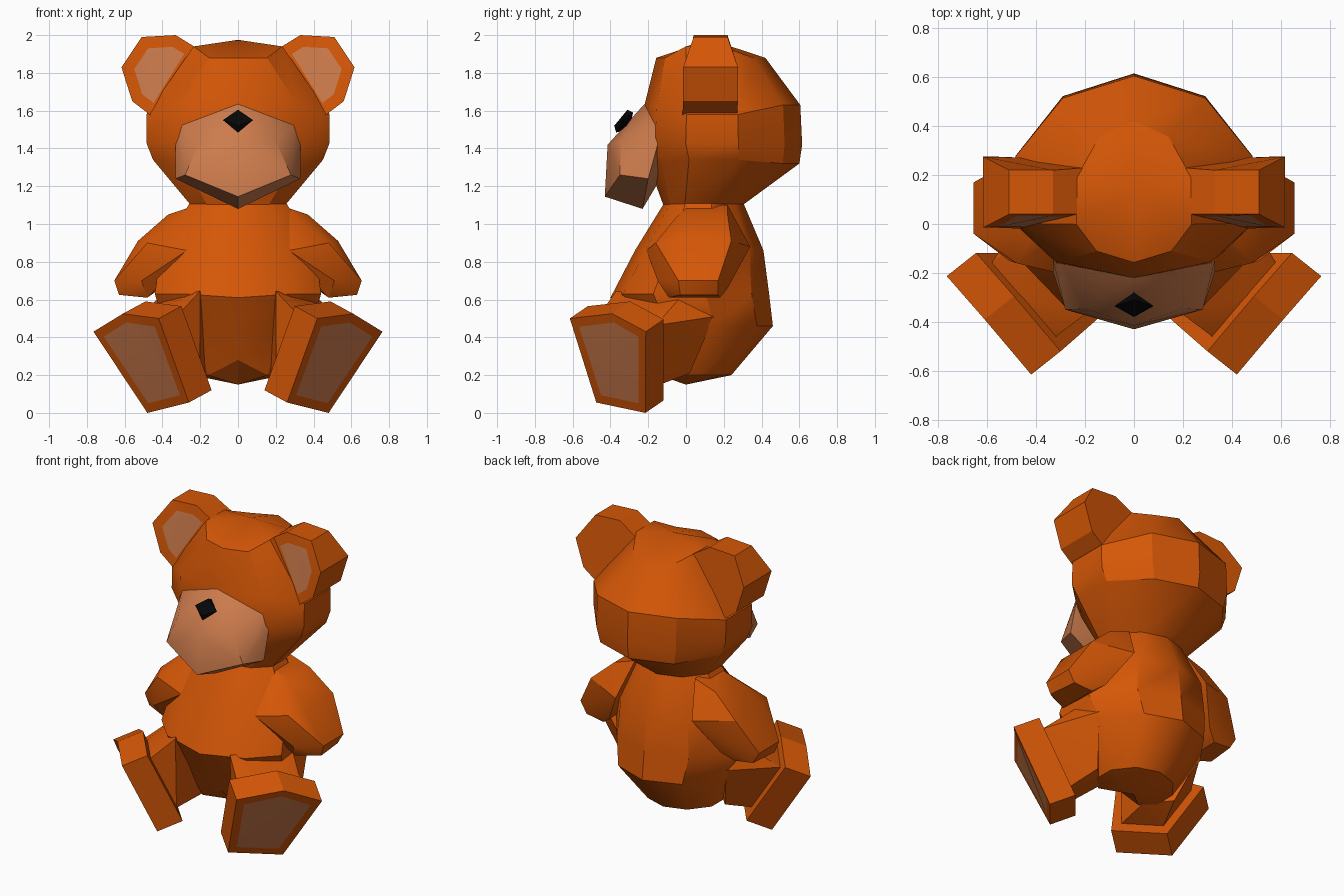
import bpy
import bmesh
from mathutils import Vector

cube = bpy.data.objects.get("Cube")
if cube:
    bpy.data.objects.remove(cube, do_unlink=True)


def make_material(name, colour):
    material = bpy.data.materials.new(name)
    material.use_nodes = True
    rgba = (*colour, 1)
    material.diffuse_color = rgba
    shader = next(n for n in material.node_tree.nodes if n.type == "BSDF_PRINCIPLED")
    shader.inputs["Base Color"].default_value = rgba
    shader.inputs["Roughness"].default_value = 0.9
    return material


orange = make_material("orange fur", (0.66, 0.094, 0.002))
tan = make_material("tan patch", (0.61, 0.2, 0.073))
black = make_material("black nose", (0.002, 0.002, 0.002))


def finish(name, bm, materials, smooth_angle=0.5):
    """Turn a bmesh into a named object, smooth except at sharp edges."""
    bmesh.ops.recalc_face_normals(bm, faces=bm.faces[:])
    mesh = bpy.data.meshes.new(name)
    bm.to_mesh(mesh)
    bm.free()
    for material in materials:
        mesh.materials.append(material)
    obj = bpy.data.objects.new(name, mesh)
    bpy.context.collection.objects.link(obj)
    bpy.ops.object.select_all(action="DESELECT")
    obj.select_set(True)
    bpy.context.view_layer.objects.active = obj
    bpy.ops.object.shade_smooth_by_angle(angle=smooth_angle)
    return obj


# Half outline of a ten-sided cross-section: share of width, share of depth
HALF_OUTLINE = [(0, 0), (0.65, 0.08), (1, 0.27), (1, 0.6), (0.6, 0.89), (0, 1)]


def loft(name, rings, material, smooth_angle):
    """Skin cross-sections given as (z, half width, front y, back y, side lift, front lift)."""
    bm = bmesh.new()
    loops = []
    for z, width, front, back, side_lift, front_lift in rings:
        half = [Vector((u * width, front + v * (back - front),
                        z + (side_lift if u == 1 else 0) + (front_lift if v == 0 else 0)))
                for u, v in HALF_OUTLINE]
        other = [Vector((-p.x, p.y, p.z)) for p in half[-2:0:-1]]
        loops.append([bm.verts.new(p) for p in half + other])
    count = len(loops[0])
    for low, high in zip(loops, loops[1:]):
        for i in range(count):
            j = (i + 1) % count
            bm.faces.new((low[i], low[j], high[j], high[i]))
    bm.faces.new(loops[0])
    bm.faces.new(loops[-1])
    bmesh.ops.remove_doubles(bm, verts=bm.verts[:], dist=0.0005)
    return finish(name, bm, [material], smooth_angle)


def hull(name, points, material, side=1, smooth_angle=0.5):
    """Faceted solid around a few corner points."""
    bm = bmesh.new()
    for x, y, z in points:
        bm.verts.new((x * side, y, z))
    bmesh.ops.convex_hull(bm, input=bm.verts[:])
    loose = [v for v in bm.verts if not v.link_faces]
    bmesh.ops.delete(bm, geom=loose, context="VERTS")
    bmesh.ops.dissolve_limit(bm, angle_limit=0.02, verts=bm.verts[:], edges=bm.edges[:])
    return finish(name, bm, [material], smooth_angle)


def padded_slab(name, front, back, side, rim):
    """Thick plate whose front face carries an inset tan pad."""
    bm = bmesh.new()
    front_loop = [bm.verts.new((x * side, y, z)) for x, y, z in front]
    back_loop = [bm.verts.new((x * side, y, z)) for x, y, z in back]
    pad = bm.faces.new(front_loop)
    bm.faces.new(back_loop)
    count = len(front_loop)
    for i in range(count):
        j = (i + 1) % count
        bm.faces.new((front_loop[i], front_loop[j], back_loop[j], back_loop[i]))
    bmesh.ops.recalc_face_normals(bm, faces=bm.faces[:])
    bmesh.ops.inset_individual(bm, faces=[pad], thickness=rim, use_even_offset=True)
    pad.material_index = 1
    return finish(name, bm, [orange, tan], 0.3)


# Torso, from the seat up to the neck
loft("body", [
    (0.15, 0, 0, 0, 0, 0),
    (0.2, 0.24, -0.18, 0.24, 0, 0.08),
    (0.46, 0.39, -0.31, 0.46, 0, 0),
    (0.63, 0.44, -0.4, 0.44, 0, -0.02),
    (0.86, 0.41, -0.27, 0.41, 0, 0),
    (1.12, 0.25, -0.11, 0.3, 0, 0),
], orange, 0.55)

# Head, from the neck up to the domed crown
loft("head", [
    (1.1, 0.25, -0.12, 0.3, 0, 0),
    (1.32, 0.45, -0.2, 0.6, 0.02, 0),
    (1.42, 0.485, -0.23, 0.615, 0.01, 0),
    (1.63, 0.485, -0.22, 0.605, -0.05, 0),
    (1.88, 0.235, -0.157, 0.42, 0.06, 0),
    (1.975, 0, 0.13, 0.13, 0, 0),
], orange, 0.55)

# Muzzle and nose
muzzle_half = [(0.3, -0.15, 1.53), (0.33, -0.15, 1.42), (0.2, -0.345, 1.44),
               (0.28, -0.35, 1.26), (0.33, -0.2, 1.24)]
muzzle_centre = [(0, -0.22, 1.635), (0, -0.415, 1.42), (0, -0.43, 1.145),
                 (0, -0.23, 1.08), (0, -0.1, 1.3)]
hull("muzzle", muzzle_centre + muzzle_half + [(-x, y, z) for x, y, z in muzzle_half], tan, 1, 0.6)
hull("nose", [(0, -0.31, 1.605), (0, -0.28, 1.59), (0, -0.38, 1.52), (0, -0.37, 1.485),
              (0.08, -0.335, 1.55), (-0.08, -0.335, 1.55), (0, -0.3, 1.5)], black)

# Ear rim as x, z and the front and back depth at that corner
EAR = [(0.2, 1.92, 0.04, 0.23), (0.33, 2, 0.04, 0.22), (0.51, 1.99, 0.04, 0.22),
       (0.617, 1.83, -0.015, 0.275), (0.56, 1.65, -0.015, 0.275), (0.43, 1.55, -0.02, 0.27)]
ear_front = [(x, front, z) for x, z, front, back in EAR]
ear_back = [(x, back, z) for x, z, front, back in EAR]

# Sole of the foot, and the same outline pushed back towards the leg
sole = [(0.42, -0.615, 0.5), (0.61, -0.39, 0.525), (0.765, -0.213, 0.43),
        (0.48, -0.215, 0), (0.26, -0.475, 0.055)]
heel = [tuple(Vector(p) + Vector((-0.12, 0.095, 0.065))) for p in sole]
heel_centre = sum((Vector(p) for p in heel), Vector()) / len(heel)
ankle = [tuple(Vector(p).lerp(heel_centre, 0.25)) for p in heel]
hip = [(0.2, -0.37, 0.645), (0.43, -0.04, 0.6), (0.17, -0.12, 0.2),
       (0.3, 0.02, 0.21), (0.4, 0.15, 0.51)]

arm = [(0.22, 0, 1.1), (0.22, 0.22, 1.1), (0.37, 0, 1.05), (0.37, 0.22, 1.05),
       (0.53, -0.05, 0.91), (0.53, 0.24, 0.91), (0.655, -0.04, 0.7), (0.655, 0.17, 0.7),
       (0.63, -0.03, 0.625), (0.61, 0.17, 0.625), (0.48, -0.09, 0.61), (0.48, 0.18, 0.61),
       (0.48, -0.16, 0.9), (0.51, -0.15, 0.7), (0.27, -0.21, 0.86),
       (0.41, -0.1, 0.67), (0.41, 0.22, 0.66), (0.28, 0.34, 0.88)]

# Paired parts
for label, side in (("left", 1), ("right", -1)):
    padded_slab(label + "_ear", ear_front, ear_back, side, 0.062)
    padded_slab(label + "_foot", sole, heel, side, 0.05)
    hull(label + "_leg", ankle + hip, orange, side)
    hull(label + "_arm", arm, orange, side)
